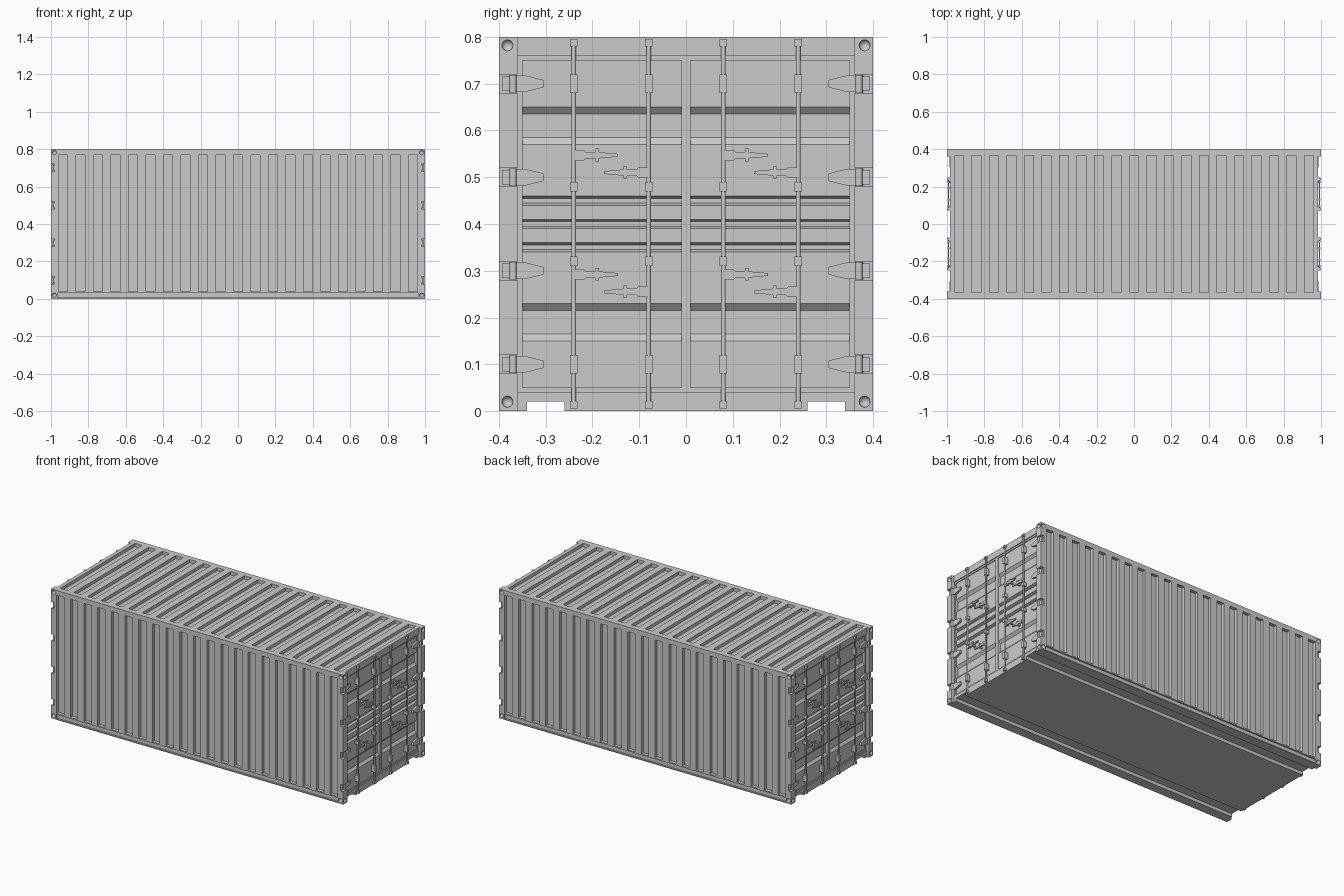
import bpy, bmesh
from math import cos, sin, pi, radians
from mathutils import Vector, Matrix

if "Cube" in bpy.data.objects:
    bpy.data.objects.remove(bpy.data.objects["Cube"])

HALF_TURN = Matrix.Rotation(pi, 4, 'Z')


def prism(bm, pts, vec):
    """Extrude a planar outline along vec into a closed solid."""
    lo = [bm.verts.new(p) for p in pts]
    hi = [bm.verts.new(Vector(p) + Vector(vec)) for p in pts]
    n = len(pts)
    bm.faces.new(lo)
    bm.faces.new(hi[::-1])
    for i in range(n):
        j = (i + 1) % n
        bm.faces.new((lo[i], hi[i], hi[j], lo[j]))


def box(bm, x0, x1, y0, y1, z0, z1):
    prism(bm, [(x0, y0, z0), (x1, y0, z0), (x1, y1, z0), (x0, y1, z0)], (0, 0, z1 - z0))


def rod(bm, x, y, z0, z1, r, n=12):
    prism(bm, [(x + r * cos(2 * pi * i / n), y + r * sin(2 * pi * i / n), z0)
               for i in range(n)], (0, 0, z1 - z0))


def stud(bm, x0, x1, y, z, r, n=12):
    prism(bm, [(x0, y + r * cos(2 * pi * i / n), z + r * sin(2 * pi * i / n))
               for i in range(n)], (x1 - x0, 0, 0))


def finish(bm, name, both_ends=True):
    """Turn the bmesh into an object, repeated on the opposite end."""
    if both_ends:
        copy = bmesh.ops.duplicate(bm, geom=bm.verts[:] + bm.edges[:] + bm.faces[:])
        verts = [g for g in copy['geom'] if isinstance(g, bmesh.types.BMVert)]
        bmesh.ops.transform(bm, matrix=HALF_TURN, verts=verts)
    bmesh.ops.recalc_face_normals(bm, faces=bm.faces[:])
    me = bpy.data.meshes.new(name)
    bm.to_mesh(me)
    bm.free()
    ob = bpy.data.objects.new(name, me)
    bpy.context.collection.objects.link(ob)
    return ob


def smooth(ob):
    bpy.ops.object.select_all(action='DESELECT')
    ob.select_set(True)
    bpy.context.view_layer.objects.active = ob
    bpy.ops.object.shade_smooth_by_angle(angle=radians(35))


def cut(target, bm, both_ends=True):
    """Subtract the solids in bm (and their opposite copies) from target."""
    cutter = finish(bm, "cutter", both_ends)
    cutter.hide_render = True
    mod = target.modifiers.new("cut", 'BOOLEAN')
    mod.operation = 'DIFFERENCE'
    mod.solver = 'EXACT'
    mod.object = cutter
    bpy.context.view_layer.objects.active = target
    bpy.ops.object.modifier_apply(modifier=mod.name)
    bpy.data.objects.remove(cutter)


HINGE_Z = (0.1, 0.3, 0.5, 0.7)

# Container body
bm = bmesh.new()
box(bm, -1, 1, -0.4, 0.4, 0, 0.8)
body = finish(bm, "container_body", False)

# Wall corrugations, bottom rail groove and recessed ends
bm = bmesh.new()
for i in range(21):
    x = -0.936 + 0.0936 * i
    box(bm, x - 0.025, x + 0.025, -0.5, -0.38, 0.04, 0.77)
box(bm, -0.965, 0.965, -0.5, -0.39, 0.006, 0.032)
box(bm, 0.985, 1.1, -0.36, 0.36, -0.1, 0.9)
cut(body, bm)

# Roof corrugations
bm = bmesh.new()
for i in range(21):
    x = -0.936 + 0.0936 * i
    box(bm, x - 0.025, x + 0.025, -0.365, 0.365, 0.78, 0.9)
cut(body, bm, False)

# Channels under the floor
bm = bmesh.new()
box(bm, -1.1, 1.1, 0.26, 0.34, -0.1, 0.02)
cut(body, bm)

# Door opening inside the end frame
bm = bmesh.new()
box(bm, 0.98, 1.1, -0.36, 0.36, 0.04, 0.76)
cut(body, bm)

# Door panels with wide and narrow horizontal troughs
face_x, deep_x = 0.975, 0.962
profile = [(1.05, 0.05), (face_x, 0.05)]
for z0, z1, slope in ((0.15, 0.23, 0.015), (0.34, 0.36, 0.005), (0.39, 0.41, 0.005),
                      (0.44, 0.46, 0.005), (0.57, 0.65, 0.015)):
    profile += [(face_x, z0), (deep_x, z0 + slope), (deep_x, z1 - slope), (face_x, z1)]
profile += [(face_x, 0.75), (1.05, 0.75)]
bm = bmesh.new()
for y in (-0.35, 0.01):
    prism(bm, [(px, y, pz) for px, pz in profile], (0, 0.34, 0))
cut(body, bm)

# Hinge notches in the corner posts and round dimples in the corner castings
bm = bmesh.new()
for s in (-1, 1):
    for z in HINGE_Z:
        box(bm, 0.98, 1.1, min(s * 0.358, s * 0.5), max(s * 0.358, s * 0.5), z - 0.02, z + 0.02)
    for z in (0.02, 0.782):
        for x, y in ((1, 0.382), (0.982, 0.4)):
            bmesh.ops.create_uvsphere(bm, u_segments=16, v_segments=8, radius=0.012,
                                      matrix=Matrix.Translation((x, s * y, z)))
cut(body, bm)
smooth(body)

# Hinges
bm = bmesh.new()
for s in (-1, 1):
    for z in HINGE_Z:
        leaf = [(0.368, -0.018), (0.345, -0.018), (0.305, -0.008),
                (0.305, 0.008), (0.345, 0.018), (0.368, 0.018)]
        prism(bm, [(0.972, s * y, z + dz) for y, dz in leaf], (0.015, 0, 0))
        rod(bm, 0.988, s * 0.37, z - 0.019, z + 0.019, 0.008)
        box(bm, 0.978, 0.99, *sorted((s * 0.372, s * 0.393)), z - 0.015, z + 0.015)
smooth(finish(bm, "door_hinges"))

# Locking bars with their guide brackets and end cams
bars, brackets = bmesh.new(), bmesh.new()
for y in (-0.24, -0.08, 0.08, 0.24):
    rod(bars, 0.99, y, 0.008, 0.792, 0.005)
    for z, h in ((0.1, 0.02), (0.32, 0.01), (0.48, 0.01), (0.7, 0.02)):
        box(brackets, 0.97, 0.998, y - 0.008, y + 0.008, z - h, z + h)
    for z in (0.013, 0.788):
        box(brackets, 0.978, 0.997, y - 0.008, y + 0.008, z - 0.008, z + 0.008)
        stud(brackets, 0.99, 0.999, y, z, 0.004)
smooth(finish(bars, "locking_bars"))
smooth(finish(brackets, "bar_brackets"))

# Door handles, pointing alternately left and right
bm = bmesh.new()
outline = [(0, -0.011), (0.022, -0.011), (0.026, -0.007), (0.05, -0.007), (0.095, -0.003),
           (0.095, 0.003), (0.05, 0.007), (0.026, 0.007), (0.022, 0.011), (0, 0.011)]
for base in (0.255, 0.51):
    for y, s, dz in ((-0.24, 1, 0.037), (-0.08, -1, 0), (0.08, 1, 0.037), (0.24, -1, 0)):
        z = base + dz
        prism(bm, [(0.988, y + s * u, z + v) for u, v in outline], (0.006, 0, 0))
        stud(bm, 0.97, 0.997, y + s * 0.015, z, 0.005)
        box(bm, 0.97, 0.996, y + s * 0.05 - 0.004, y + s * 0.05 + 0.004, z - 0.013, z + 0.014)
smooth(finish(bm, "door_handles"))
